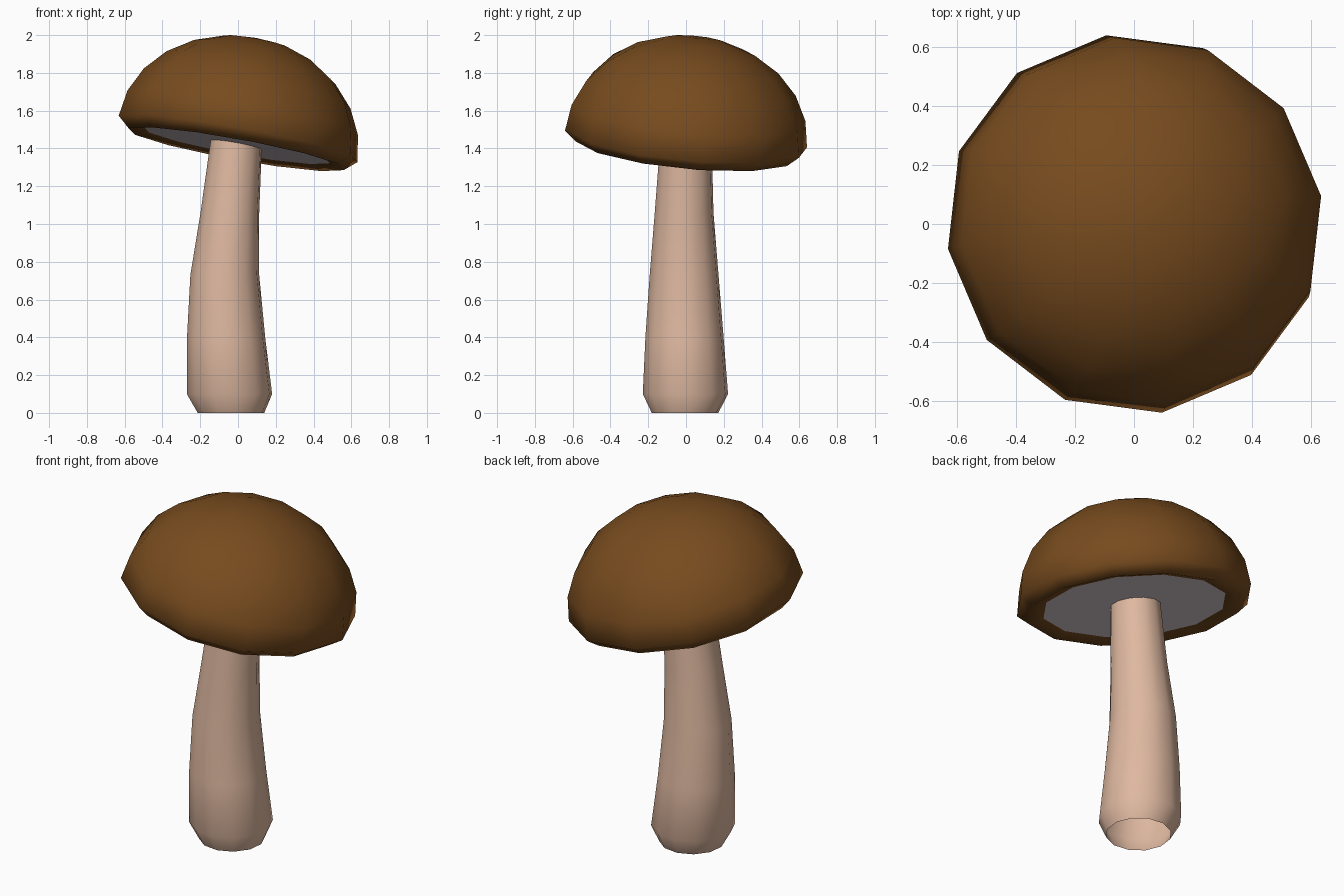
import bpy, bmesh, math
from mathutils import Vector

if "Cube" in bpy.data.objects:
    bpy.data.objects.remove(bpy.data.objects["Cube"])

SIDES = 12
PHASE = math.radians(8)


def srgb(r, g, b):
    f = lambda c: c / 12.92 if c <= 0.04045 else ((c + 0.055) / 1.055) ** 2.4
    return (f(r / 255), f(g / 255), f(b / 255), 1)


def material(name, rgb):
    m = bpy.data.materials.new(name)
    m.diffuse_color = srgb(*rgb)
    m.use_nodes = True
    m.node_tree.nodes["Principled BSDF"].inputs["Base Color"].default_value = m.diffuse_color
    return m


def ring_object(name, rings, mat, top=None, close_end=False, smooth=True):
    """Skin a stack of (centre_x, centre_y, z, radius) rings."""
    bm = bmesh.new()
    loops = []
    for cx, cy, z, r in rings:
        loops.append([bm.verts.new((cx + r * math.cos(PHASE + i * math.tau / SIDES),
                                    cy + r * math.sin(PHASE + i * math.tau / SIDES), z))
                      for i in range(SIDES)])
    for a, b in zip(loops, loops[1:]):
        for i in range(SIDES):
            j = (i + 1) % SIDES
            bm.faces.new((a[i], a[j], b[j], b[i]))
    if top is not None:
        apex = bm.verts.new((0, 0, top))
        for i in range(SIDES):
            bm.faces.new((loops[-1][i], loops[-1][(i + 1) % SIDES], apex))
    if close_end:
        bm.faces.new(list(reversed(loops[0])))
    me = bpy.data.meshes.new(name)
    bm.to_mesh(me)
    bm.free()
    for p in me.polygons:
        p.use_smooth = smooth
    me.materials.append(mat)
    ob = bpy.data.objects.new(name, me)
    bpy.context.collection.objects.link(ob)
    return ob


brown = material("cap_brown", (119, 75, 30))
pink = material("stem_pinkish_beige", (222, 184, 160))
grey = material("gill_pale_grey", (218, 204, 209))

# Stem: slightly curved tapering tube, open at the foot
ring_object("stem", [
    (-0.037, -0.005, 0.0, 0.178), (-0.045, -0.003, 0.10, 0.228),
    (-0.063, -0.008, 0.40, 0.209), (-0.07, -0.01, 0.73, 0.184),
    (-0.043, -0.01, 1.06, 0.157), (-0.008, 0.0, 1.45, 0.137)], pink)

# Cap: half ellipsoid dome with a rolled lip under the rim
dome = [(0, 0, 0.546 * math.sin(math.radians(15 * k)),
         0.649 * math.cos(math.radians(15 * k))) for k in range(6)]
lip = [(0, 0, -0.033, 0.505), (0, 0, -0.055, 0.585)]
cap = ring_object("cap", lip + dome, brown, top=0.546)

# Gills: flat disc closing the underside
gills = ring_object("gills", [lip[0]], grey, close_end=True, smooth=False)

# Tilt cap and gills together
tilt = Vector((0, 0, 1)).rotation_difference(Vector((0.182, 0.096, 1)))
for ob in (cap, gills):
    ob.rotation_mode = 'QUATERNION'
    ob.rotation_quaternion = tilt
    ob.location = (0, 0, 1.45)
